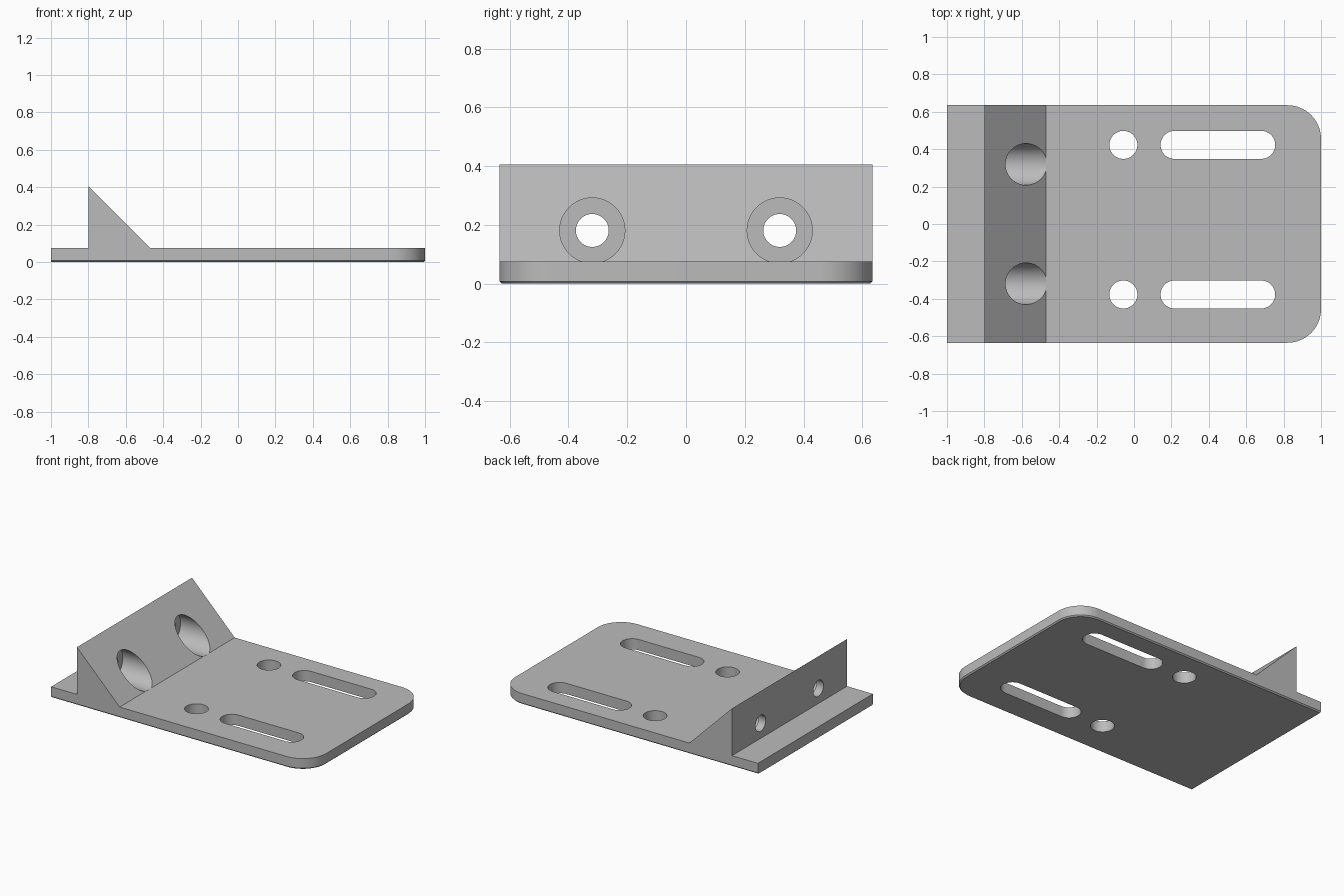
import bpy
import bmesh
import math
from mathutils import Matrix

cube = bpy.data.objects.get("Cube")
if cube:
    bpy.data.objects.remove(cube, do_unlink=True)

HALF_W = 0.635
PLATE_TOP = 0.075

grey = bpy.data.materials.new("grey_metal")
grey.use_nodes = True
grey.diffuse_color = (0.5, 0.5, 0.5, 1)
grey.node_tree.nodes["Principled BSDF"].inputs["Base Color"].default_value = (0.5, 0.5, 0.5, 1)


def to_object(name, bm):
    bmesh.ops.recalc_face_normals(bm, faces=bm.faces)
    mesh = bpy.data.meshes.new(name)
    bm.to_mesh(mesh)
    bm.free()
    mesh.materials.append(grey)
    obj = bpy.data.objects.new(name, mesh)
    bpy.context.collection.objects.link(obj)
    return obj


def extrude(bm, points, offset):
    face = bm.faces.new([bm.verts.new(p) for p in points])
    moved = bmesh.ops.extrude_face_region(bm, geom=[face])["geom"]
    bmesh.ops.translate(bm, vec=offset, verts=[v for v in moved if isinstance(v, bmesh.types.BMVert)])


# Plate and wedge share one side profile, swept across the width
profile = [(-1, 0), (1, 0), (1, PLATE_TOP), (-0.47, PLATE_TOP),
           (-0.8, 0.405), (-0.8, PLATE_TOP), (-1, PLATE_TOP)]
bm = bmesh.new()
extrude(bm, [(x, -HALF_W, z) for x, z in profile], (0, 2 * HALF_W, 0))

# Rounded vertical corners at the free end
corners = [e for e in bm.edges if all(v.co.x > 0.99 for v in e.verts)
           and abs(e.verts[0].co.z - e.verts[1].co.z) > 0.05]
bmesh.ops.bevel(bm, geom=corners, offset=0.18, segments=16, profile=0.5, affect='EDGES')

# Fine chamfer around the underside, leaving the rear edge square
rim = [e for e in bm.edges if all(v.co.z < 0.001 for v in e.verts)
       and any(v.co.x > -0.99 for v in e.verts)]
bmesh.ops.bevel(bm, geom=rim, offset=0.008, segments=1, affect='EDGES')
bracket = to_object("bracket", bm)


def cut(name, bm):
    cutter = to_object(name, bm)
    cutter.hide_render = True
    mod = bracket.modifiers.new(name, 'BOOLEAN')
    mod.operation = 'DIFFERENCE'
    mod.solver = 'EXACT'
    mod.object = cutter
    bpy.context.view_layer.objects.active = bracket
    bpy.ops.object.modifier_apply(modifier=name)
    bpy.data.objects.remove(cutter, do_unlink=True)


def slot(name, x0, x1, y, r, n=24):
    # Vertical slot with round ends; equal ends give a round hole
    bm = bmesh.new()
    points = []
    for cx, start in ((x1, -math.pi / 2), (x0, math.pi / 2)):
        for i in range(n + (x0 != x1)):
            a = start + math.pi * i / n
            points.append((cx + r * math.cos(a), y + r * math.sin(a), -0.1))
    extrude(bm, points, (0, 0, 0.4))
    cut(name, bm)


def bore(name, x0, x1, y, z, r):
    # Round bore running along the length
    bm = bmesh.new()
    place = Matrix.Translation(((x0 + x1) / 2, y, z)) @ Matrix.Rotation(math.pi / 2, 4, 'Y')
    bmesh.ops.create_cone(bm, cap_ends=True, segments=48, radius1=r, radius2=r,
                          depth=x1 - x0, matrix=place)
    cut(name, bm)


# Mounting holes and adjustment slots
for y in (0.423, -0.377):
    slot("round_hole", -0.057, -0.057, y, 0.075)
    slot("long_slot", 0.217, 0.68, y, 0.075)

# Counterbored screw holes through the wedge
for y in (-0.319, 0.319):
    bore("counterbore", -0.745, -0.47, y, 0.181, 0.111)
    bore("screw_hole", -0.9, -0.6, y, 0.181, 0.056)

bpy.ops.object.select_all(action='DESELECT')
bracket.select_set(True)
bpy.context.view_layer.objects.active = bracket
bpy.ops.object.shade_smooth_by_angle(angle=math.radians(25))
